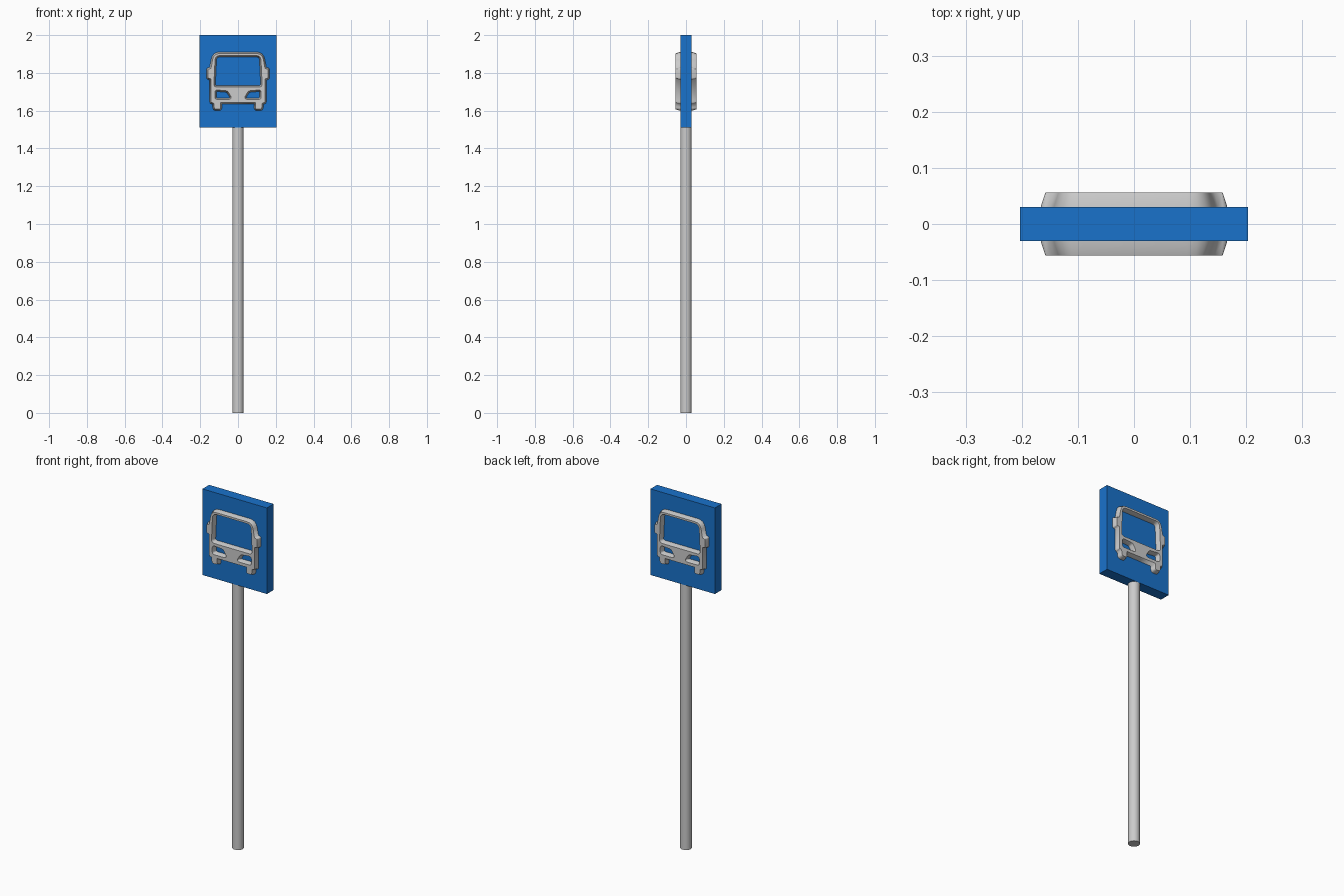
import bpy, math

if "Cube" in bpy.data.objects:
    bpy.data.objects.remove(bpy.data.objects["Cube"])


def rounded(points, steps=4):
    """Closed outline from (x, z, radius) corners, rounding each corner."""
    out, n = [], len(points)
    for i, (x, z, r) in enumerate(points):
        if r == 0:
            out.append((x, z))
            continue
        ends = []
        for j in (i - 1, (i + 1) % n):
            dx, dz = points[j][0] - x, points[j][1] - z
            k = min(r / math.hypot(dx, dz), 0.5)
            ends.append((x + dx * k, z + dz * k))
        (ax, az), (bx, bz) = ends
        for s in range(steps + 1):
            t = s / steps
            u, v, w = (1 - t) ** 2, 2 * t * (1 - t), t * t
            out.append((u * ax + v * x + w * bx, u * az + v * z + w * bz))
    return out


def mirrored(half):
    """Complete a right-hand half outline with its left-hand reflection."""
    return half + [(-x, z, r) for x, z, r in reversed(half)]


# Pole
bpy.ops.mesh.primitive_cylinder_add(vertices=32, radius=0.03, depth=1.51,
                                    location=(0, 0, 0.755))
pole = bpy.context.object
pole.name = "pole"
bpy.ops.object.shade_smooth_by_angle()

# Blue sign panel
bpy.ops.mesh.primitive_cube_add(size=1, location=(0, 0, 1.755))
panel = bpy.context.object
panel.name = "sign_panel"
panel.scale = (0.406, 0.06, 0.49)
blue = bpy.data.materials.new("blue")
blue.diffuse_color = (0.01, 0.17, 0.6, 1)
blue.use_nodes = True
blue.node_tree.nodes["Principled BSDF"].inputs["Base Color"].default_value = blue.diffuse_color
panel.data.materials.append(blue)

# Bus pictogram: body with mirrors and wheels, window and headlight holes
body = mirrored([
    (0.135, 1.911, 0.04), (0.15, 1.83, 0), (0.166, 1.825, 0.008),
    (0.166, 1.767, 0.008), (0.15, 1.762, 0), (0.15, 1.638, 0.012),
    (0.136, 1.634, 0), (0.132, 1.6, 0.018), (0.085, 1.6, 0.018),
    (0.085, 1.635, 0)])
window = mirrored([(0.113, 1.884, 0.018), (0.12, 1.732, 0.01)])
lamp = [(0.042, 1.668, 0.006), (0.115, 1.668, 0.006),
        (0.115, 1.702, 0.006), (0.06, 1.697, 0.006)]
lamp_left = [(-x, z, r) for x, z, r in lamp]

curve = bpy.data.curves.new("bus_symbol", 'CURVE')
curve.dimensions = '2D'
curve.fill_mode = 'BOTH'
for outline in (body, window, lamp, lamp_left):
    pts = rounded(outline)
    spline = curve.splines.new('POLY')
    spline.points.add(len(pts) - 1)
    for p, (x, z) in zip(spline.points, pts):
        p.co = (x, z, 0, 1)
    spline.use_cyclic_u = True

# Sloped edges on both faces; depth is stretched so the slope is steep
curve.extrude = 0.0107
curve.bevel_depth = 0.008
curve.bevel_resolution = 0
curve.offset = -0.008
bus = bpy.data.objects.new("bus_symbol", curve)
bus.rotation_euler = (math.pi / 2, 0, 0)
bus.scale = (1, 1, 3)
bpy.context.collection.objects.link(bus)
bpy.ops.object.select_all(action='DESELECT')
bus.select_set(True)
bpy.context.view_layer.objects.active = bus
bpy.ops.object.convert(target='MESH')
